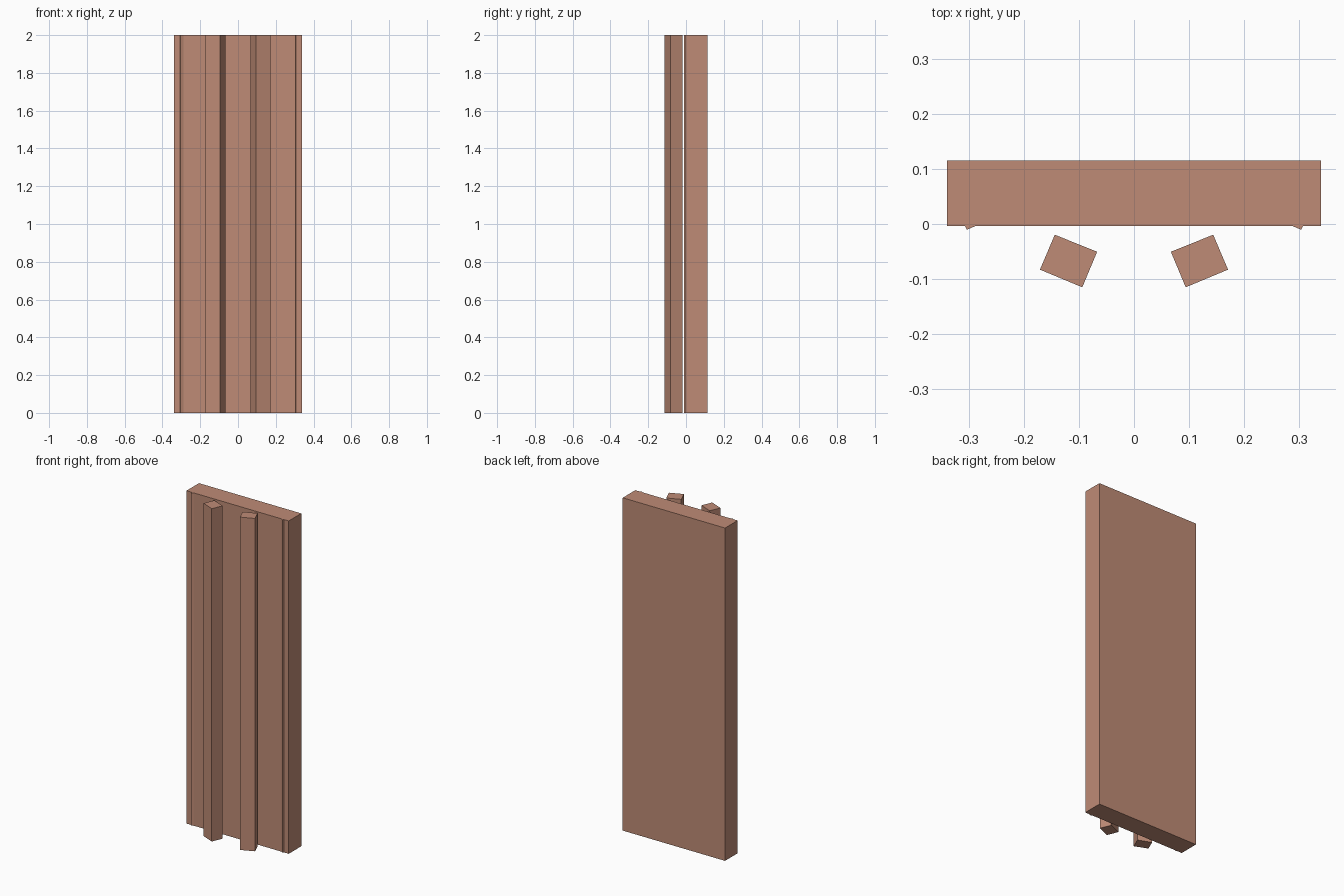
import bpy
import bmesh

if "Cube" in bpy.data.objects:
    bpy.data.objects.remove(bpy.data.objects["Cube"])

HEIGHT = 2.0

# One shared terracotta material
mat = bpy.data.materials.new("terracotta")
mat.diffuse_color = (0.52, 0.26, 0.18, 1)
mat.use_nodes = True
mat.node_tree.nodes["Principled BSDF"].inputs["Base Color"].default_value = mat.diffuse_color


def prism(name, profile):
    """Extrude a plan outline straight up to full height."""
    bm = bmesh.new()
    base = bm.faces.new([bm.verts.new((x, y, 0)) for x, y in profile])
    top = bmesh.ops.extrude_face_region(bm, geom=[base])["geom"]
    verts = [g for g in top if isinstance(g, bmesh.types.BMVert)]
    bmesh.ops.translate(bm, verts=verts, vec=(0, 0, HEIGHT))
    bmesh.ops.recalc_face_normals(bm, faces=bm.faces)
    mesh = bpy.data.meshes.new(name)
    bm.to_mesh(mesh)
    bm.free()
    mesh.materials.append(mat)
    obj = bpy.data.objects.new(name, mesh)
    bpy.context.collection.objects.link(obj)
    return obj


# Flat backing panel
prism("back_panel", [(-0.34, -0.004), (0.34, -0.004), (0.34, 0.115), (-0.34, 0.115)])

# Angled post and thin edge ridge, on the right then mirrored to the left
post = [(0.144, -0.0195), (0.067, -0.0505), (0.094, -0.115), (0.171, -0.083)]
ridge = [(0.289, -0.004), (0.304, -0.0105), (0.307, -0.004)]
for side, s in (("right", 1), ("left", -1)):
    prism("angled_post_" + side, [(s * x, y) for x, y in post])
    prism("edge_ridge_" + side, [(s * x, y) for x, y in ridge])
